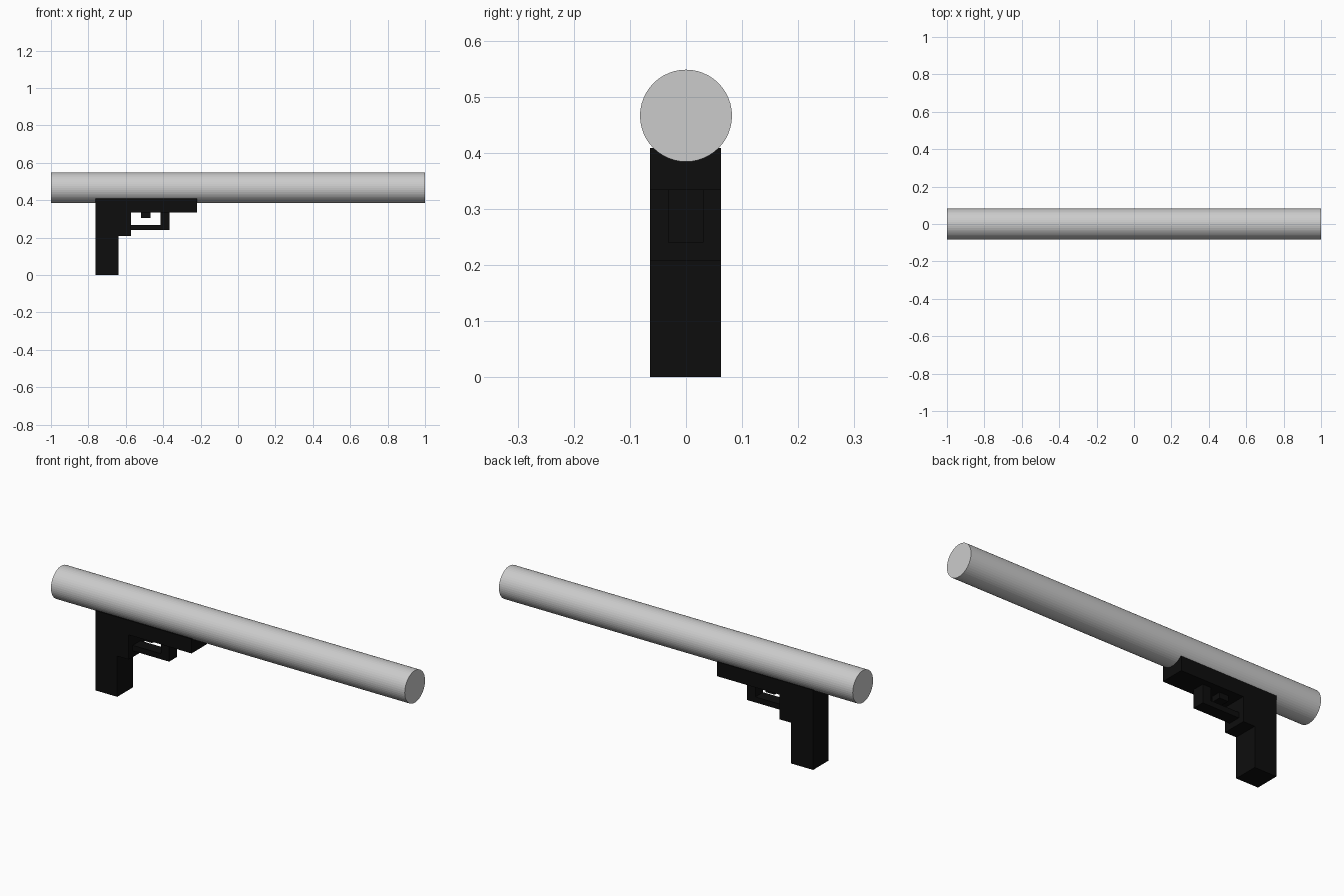
import bpy, bmesh, math

if "Cube" in bpy.data.objects:
    bpy.data.objects.remove(bpy.data.objects["Cube"])

black = bpy.data.materials.new("black")
black.diffuse_color = (0.004, 0.004, 0.004, 1)
black.use_nodes = True
black.node_tree.nodes["Principled BSDF"].inputs["Base Color"].default_value = black.diffuse_color


def extrude_profile(name, points, y0, y1):
    """Extrude an x-z outline between two y values."""
    bm = bmesh.new()
    face = bm.faces.new([bm.verts.new((x, y0, z)) for x, z in points])
    ext = bmesh.ops.extrude_face_region(bm, geom=[face])
    for v in ext["geom"]:
        if isinstance(v, bmesh.types.BMVert):
            v.co.y = y1
    bmesh.ops.recalc_face_normals(bm, faces=bm.faces[:])
    mesh = bpy.data.meshes.new(name)
    bm.to_mesh(mesh)
    bm.free()
    mesh.materials.append(black)
    obj = bpy.data.objects.new(name, mesh)
    bpy.context.collection.objects.link(obj)
    return obj


# Long capped tube
bpy.ops.mesh.primitive_cylinder_add(vertices=48, radius=0.082, depth=2,
                                    location=(0, 0, 0.466),
                                    rotation=(0, math.pi / 2, 0))
bpy.context.object.name = "tube"

# Grip, stepped front block and upper rail in one outline
extrude_profile("grip_frame", [
    (-0.762, 0), (-0.638, 0), (-0.638, 0.208), (-0.573, 0.208),
    (-0.573, 0.334), (-0.218, 0.334), (-0.218, 0.408), (-0.762, 0.408)],
    -0.064, 0.062)

# Narrow L-shaped trigger guard
extrude_profile("trigger_guard", [
    (-0.573, 0.24), (-0.367, 0.24), (-0.367, 0.334), (-0.414, 0.334),
    (-0.414, 0.268), (-0.573, 0.268)], -0.032, 0.031)

# Trigger
extrude_profile("trigger", [
    (-0.518, 0.305), (-0.468, 0.305), (-0.468, 0.334), (-0.518, 0.334)],
    -0.025, 0.025)
